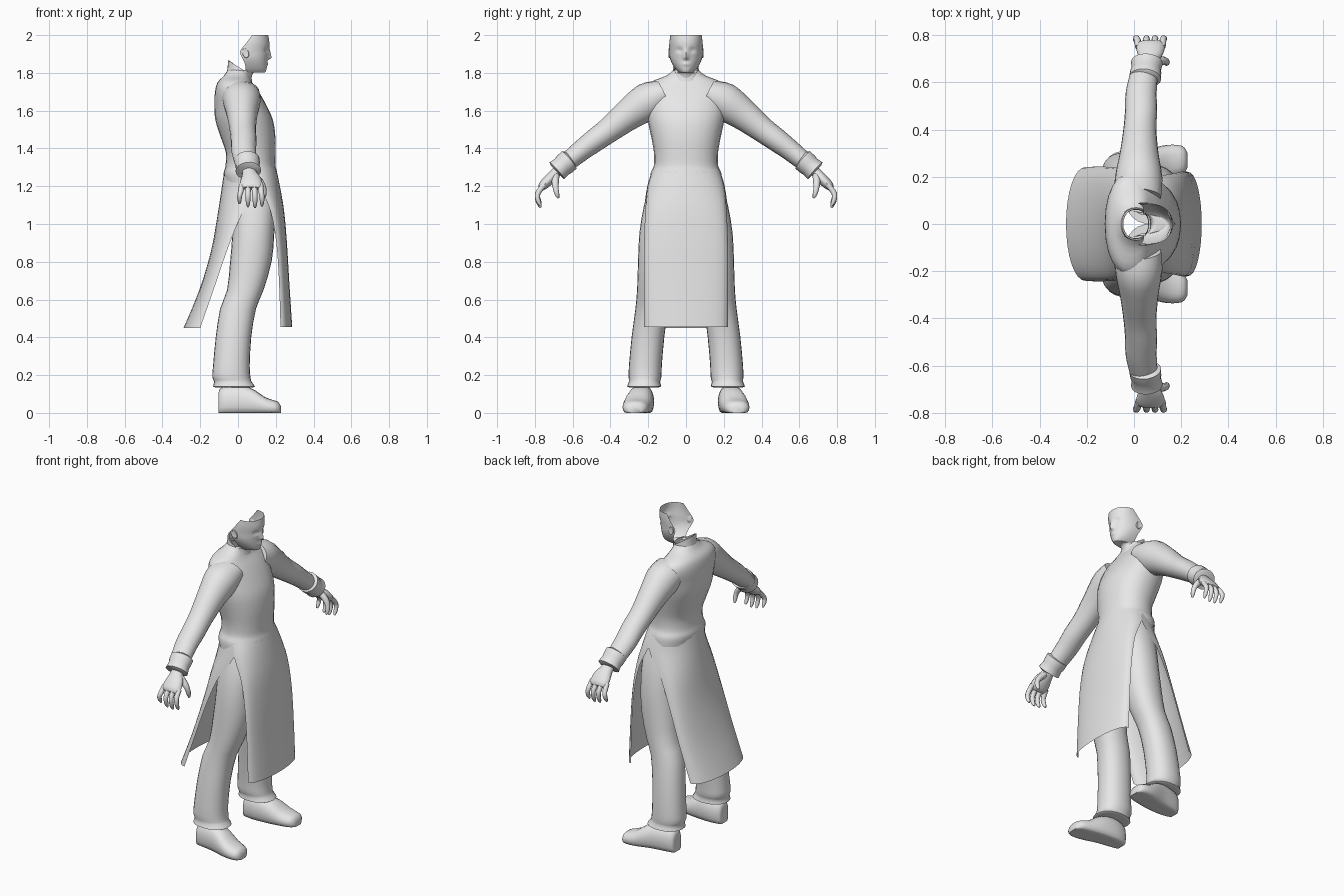
import bpy, bmesh, math
from mathutils import Vector

grey = bpy.data.materials.new("plain_grey")
grey.diffuse_color = (0.8, 0.8, 0.8, 1)


def spline(rows, n):
    """Catmull-Rom interpolation of rows of numbers, n steps per span."""
    out = []
    for i in range(len(rows) - 1):
        p = [rows[max(i - 1, 0)], rows[i], rows[i + 1], rows[min(i + 2, len(rows) - 1)]]
        for s in range(n):
            t = s / n
            out.append([0.5 * (2 * b + (c - a) * t + (2 * a - 5 * b + 4 * c - d) * t * t
                               + (3 * b - a - 3 * c + d) * t ** 3) for a, b, c, d in zip(*p)])
    return out + [list(rows[-1])]


def skin(name, rings, closed=True, caps=True, mirror=False, angle=50):
    """Join successive rings of points into one smooth surface."""
    bm = bmesh.new()
    vs = [[bm.verts.new(p) for p in r] for r in rings]
    n = len(rings[0])
    for a, b in zip(vs, vs[1:]):
        for j in range(n if closed else n - 1):
            k = (j + 1) % n
            bm.faces.new((a[j], a[k], b[k], b[j]))
    if closed and caps:
        bm.faces.new(vs[0])
        bm.faces.new(vs[-1])
    bmesh.ops.recalc_face_normals(bm, faces=bm.faces)
    me = bpy.data.meshes.new(name)
    bm.to_mesh(me)
    bm.free()
    me.materials.append(grey)
    ob = bpy.data.objects.new(name, me)
    bpy.context.collection.objects.link(ob)
    if mirror:
        m = ob.modifiers.new("Mirror", 'MIRROR')
        m.use_axis = (False, True, False)
    bpy.ops.object.select_all(action='DESELECT')
    ob.select_set(True)
    bpy.context.view_layer.objects.active = ob
    bpy.ops.object.shade_smooth_by_angle(angle=math.radians(angle))
    return ob


def power(v, e):
    return math.copysign(abs(v) ** e, v)


def level_ring(z, x0, x1, y0, y1, tilt=0, e=0.9, n=24):
    """Horizontal rounded ring; tilt raises its back side."""
    r = []
    for i in range(n):
        a = 2 * math.pi * i / n
        c, s = power(math.cos(a), e), power(math.sin(a), e)
        r.append(((x0 + x1) / 2 + (x1 - x0) / 2 * c, (y0 + y1) / 2 + (y1 - y0) / 2 * s, z - tilt * c))
    return r


def tube(name, rows, n=14, steps=3, caps=True):
    """Mirrored limb along rows of x, y, z, width in x, thickness across."""
    rows = spline(rows, steps)
    pts = [Vector(r[:3]) for r in rows]
    rings = []
    for i, r in enumerate(rows):
        t = (pts[min(i + 1, len(pts) - 1)] - pts[max(i - 1, 0)]).normalized()
        u = Vector((1, 0, 0))
        u = (u - t * u.dot(t)).normalized()
        v = t.cross(u)
        rings.append([pts[i] + u * r[3] * math.cos(2 * math.pi * k / n)
                      + v * r[4] * math.sin(2 * math.pi * k / n) for k in range(n)])
    return skin(name, rings, caps=caps, mirror=True)


# Tunic body: z, back x, front x, half width
body = [(1.22, -.07, .205, .19), (1.27, -.076, .207, .187), (1.31, -.066, .198, .17),
        (1.38, -.065, .198, .17), (1.46, -.092, .198, .184), (1.55, -.12, .185, .203),
        (1.63, -.124, .15, .215), (1.70, -.122, .11, .222), (1.75, -.108, .075, .19),
        (1.785, -.075, .062, .105), (1.815, -.055, .06, .068)]
skin("tunic_body", [level_ring(z, a, b, -w, w) for z, a, b, w in spline(body, 3)], caps=False)

# Standing collar, higher at the back
collar = [(1.775, -.06, .075, .075, .02), (1.80, -.055, .072, .07, .03),
          (1.828, -.052, .07, .069, .038), (1.826, -.045, .063, .062, .038), (1.79, -.045, .06, .06, .03)]
skin("collar", [level_ring(z, a, b, -w, w, t) for z, a, b, w, t in collar], caps=False)


# Skirt panels: z, edge x, centre x, edge half width
def panel(name, rows):
    rings = []
    for z, xe, xc, w in spline(rows, 3):
        rings.append([(xe + (xc - xe) * power(math.cos(a), .9), w * math.sin(a), z)
                      for a in [math.pi * (i / 16 - .5) for i in range(17)]])
    skin(name, rings, closed=False)


panel("front_skirt_panel", [(1.29, .08, .203, .176), (1.20, .115, .222, .203), (1.07, .172, .244, .215),
                            (.90, .203, .259, .222), (.70, .217, .271, .223), (.455, .225, .287, .222)])
panel("back_skirt_panel", [(1.29, .08, -.072, .176), (1.20, .115, -.085, .205), (1.05, .02, -.108, .225),
                           (.86, -.058, -.142, .238), (.65, -.13, -.205, .243), (.45, -.20, -.288, .242)])

# Trouser legs: z, back x, front x, inner y, outer y
leg = [(1.22, -.03, .17, .0, .185), (1.10, -.03, .195, .0, .222), (.95, -.03, .192, .008, .247),
       (.80, -.042, .178, .04, .254), (.65, -.058, .135, .075, .259), (.55, -.095, .095, .095, .268),
       (.40, -.118, .07, .115, .288), (.25, -.132, .062, .128, .302), (.19, -.136, .066, .13, .304),
       (.165, -.126, .072, .137, .302), (.14, -.132, .09, .132, .312), (.135, -.115, .075, .15, .295)]
skin("trouser_leg", [level_ring(*r) for r in spline(leg, 2)], mirror=True)

# Shoes: x, inner y, outer y, top z
shoe = [(-.103, .20, .262, .09), (-.095, .185, .28, .13), (-.04, .17, .295, .145), (.03, .17, .308, .145),
        (.09, .177, .325, .12), (.14, .188, .335, .085), (.185, .20, .335, .068), (.213, .215, .325, .058),
        (.227, .24, .30, .035)]
rings = []
for x, a, b, h in spline(shoe, 2):
    ring = []
    for i in range(20):
        t = 2 * math.pi * i / 20
        z = h * min(max(.4 + .6 * math.sin(t), 0), 1)
        ring.append((x, (a + b) / 2 + (b - a) / 2 * power(math.cos(t), .75), z))
    rings.append(ring)
skin("shoe", rings, mirror=True)

# Sleeves, cuffs and hands
tube("sleeve", [(.015, .12, 1.69, .10, .075), (.02, .20, 1.65, .10, .10), (.022, .30, 1.582, .082, .084),
                (.025, .40, 1.503, .07, .068), (.03, .48, 1.445, .068, .062), (.03, .55, 1.392, .066, .056),
                (.04, .62, 1.335, .06, .05), (.048, .65, 1.31, .055, .045)], n=20)
tube("cuff", [(.046, .612, 1.343, .05, .045), (.047, .618, 1.339, .068, .061), (.05, .645, 1.315, .066, .06),
              (.052, .655, 1.306, .062, .056), (.055, .683, 1.282, .068, .06), (.055, .686, 1.279, .05, .042)],
     n=18, steps=1)
tube("palm", [(.055, .65, 1.31, .034, .028), (.06, .69, 1.27, .038, .028), (.068, .725, 1.235, .056, .029),
              (.07, .758, 1.202, .06, .025), (.07, .77, 1.188, .05, .014)])
for i in range(4):
    x = .02 + .033 * i
    d = (-.012, 0, .004, .008)[i]
    drop = (.02, .004, 0, .008)[i]
    tube("finger_%d" % (i + 1), [(x, .75, 1.208, .015, .015), (x + d * .5, .781, 1.17, .0145, .0145),
                                 (x + d, .787, 1.138 + drop / 2, .013, .013),
                                 (x + d, .778, 1.105 + drop, .011, .011),
                                 (x + d, .768, 1.087 + drop, .005, .005)], n=8, steps=2)
tube("thumb", [(.085, .69, 1.255, .02, .02), (.118, .692, 1.222, .018, .019), (.136, .69, 1.19, .014, .015),
               (.139, .682, 1.155, .012, .012), (.136, .675, 1.137, .005, .005)], n=8, steps=2)

# Open face shell running into the neck: z, front x, edge x, half width
face = [(2.00, .160, .075, .083), (1.96, .166, .045, .088), (1.915, .163, .012, .09),
        (1.88, .157, .022, .086), (1.85, .154, .036, .074), (1.82, .151, .04, .056),
        (1.802, .142, .036, .04), (1.803, .115, .022, .044), (1.80, .082, .005, .052), (1.76, .068, -.005, .052)]


def bump(v, w):
    return math.exp(-(v / w) ** 2)


rings = []
for k, (z, xf, xe, w) in enumerate(spline(face, 5)):
    ring = []
    for i in range(33):
        a = math.pi * (i / 32 - .5)
        x = xe + (xf - xe) * power(math.cos(a), .8)
        y = w * math.sin(a)
        if k < 30:  # nose, eye sockets, lips
            slope = min(max((1.935 - z) / .055, 0), 1) if z > 1.878 else max(0, 1 - (1.878 - z) / .012)
            x += .021 * slope * bump(y, .012)
            x -= .010 * bump(abs(y) - .034, .016) * bump(z - 1.92, .012)
            x += .006 * bump(y, .02) * bump(z - 1.846, .009)
        ring.append((x, y, z))
    rings.append(ring)
skin("face_and_neck", rings, closed=False)

# Ears
ear = [(.088, .004, .004), (.096, .018, .026), (.1, .016, .024), (.098, .006, .01)]
skin("ear", [[(.04 + a * math.cos(t) - .2 * b * math.sin(t), y * .92, 1.905 + b * math.sin(t))
              for t in [2 * math.pi * i / 12 for i in range(12)]] for y, a, b in ear], mirror=True)
